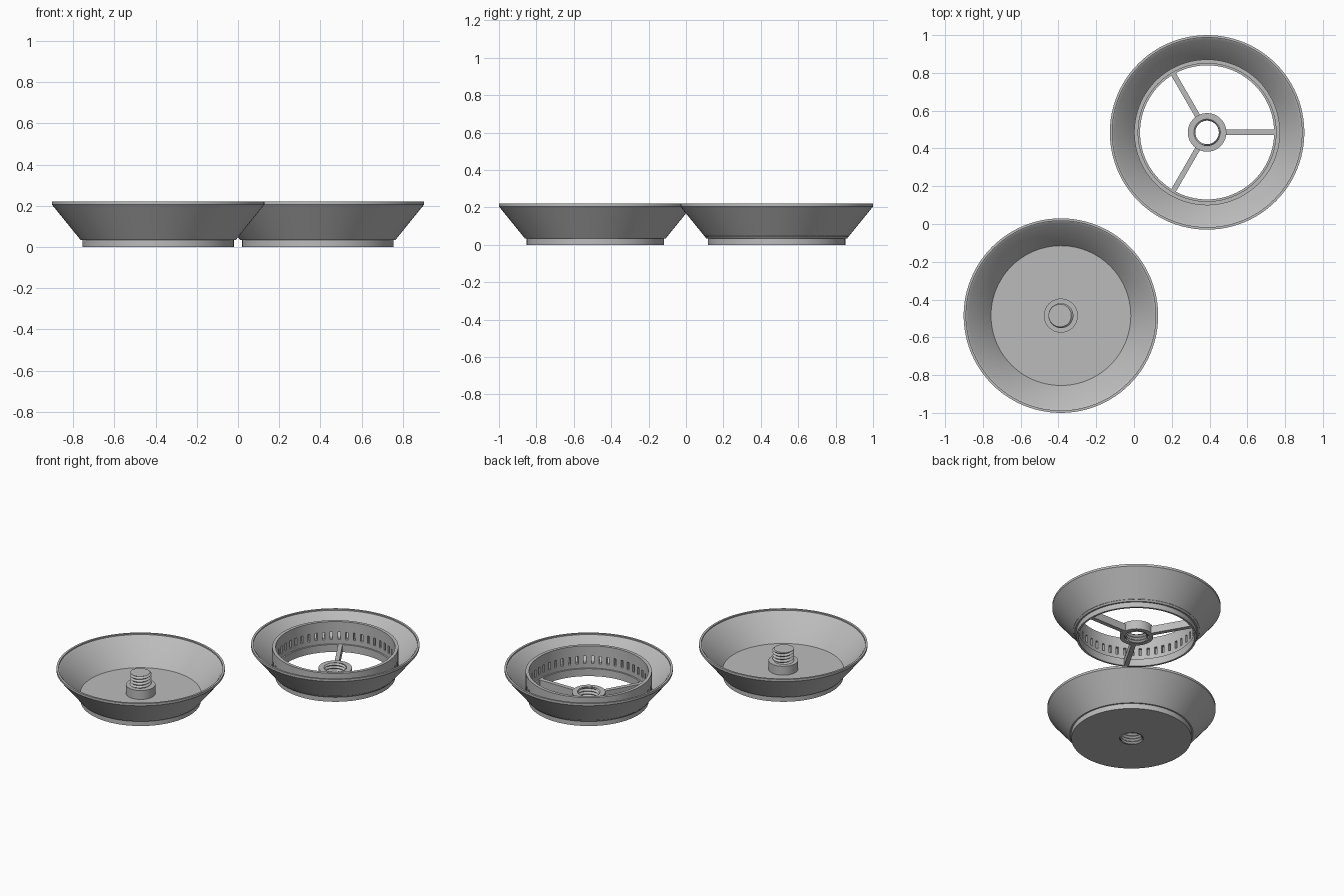
import bpy, bmesh, math
from mathutils import Matrix

if "Cube" in bpy.data.objects:
    bpy.data.objects.remove(bpy.data.objects["Cube"])

TAU = 2 * math.pi
SEG = 96
SOLID_CENTRE = (-0.387, -0.485)
OPEN_CENTRE = (0.387, 0.485)

grey = bpy.data.materials.new("grey plastic")
grey.diffuse_color = (0.5, 0.5, 0.5, 1)
grey.use_nodes = True
grey.node_tree.nodes["Principled BSDF"].inputs["Base Color"].default_value = grey.diffuse_color


def finish(bm, name, centre):
    bmesh.ops.remove_doubles(bm, verts=bm.verts, dist=1e-5)
    me = bpy.data.meshes.new(name)
    bm.to_mesh(me)
    bm.free()
    ob = bpy.data.objects.new(name, me)
    ob.location = (centre[0], centre[1], 0)
    me.materials.append(grey)
    bpy.context.collection.objects.link(ob)
    return ob


def polar(r, a, z):
    return (r * math.cos(a), r * math.sin(a), z)


def skin(bm, columns, flip=False):
    """Bridge neighbouring columns of points with quads."""
    cols = [[bm.verts.new(p) for p in c] for c in columns]
    for a, b in zip(cols, cols[1:]):
        for k in range(len(a) - 1):
            f = [a[k], b[k], b[k + 1], a[k + 1]]
            bm.faces.new(f[::-1] if flip else f)


def lathe(name, profile, centre):
    bm = bmesh.new()
    skin(bm, [[polar(r, TAU * i / SEG, z) for r, z in profile] for i in range(SEG + 1)])
    return finish(bm, name, centre)


def thread(name, minor, major, z0, z1, pitch, centre, inside=False, cap=False):
    """Helical V thread between two heights, optionally closed at the top."""
    n, half = 48, pitch / 2
    levels = int((z1 - z0) / half) + 5
    columns = []
    for i in range(n + 1):
        col = []
        for k in range(levels):
            z = z0 + (k - 2 + 2 * i / n) * half
            z = min(max(z, z0), z1)
            phase = ((z - z0) / pitch - i / n) % 1
            r = minor + (major - minor) * (1 - abs(2 * phase - 1))
            col.append(polar(r, TAU * i / n, z))
        columns.append(col)
    bm = bmesh.new()
    skin(bm, columns, inside)
    if cap:
        rim = [bm.verts.new(c[-1]) for c in columns[:-1]]
        bm.faces.new(rim[::-1] if inside else rim)
    bmesh.ops.dissolve_degenerate(bm, dist=1e-6, edges=bm.edges)
    return finish(bm, name, centre)


# Flared wall shared by both dishes: foot, underside step, cone, stepped rim
wall = [(0.3675, 0), (0.3675, 0.035), (0.377, 0.035), (0.515, 0.205), (0.515, 0.22),
        (0.502, 0.22), (0.502, 0.212), (0.49, 0.205)]

# Solid dish with a collar, a screw post and a threaded socket underneath
lathe("solid_dish", [(0.073, 0)] + wall +
      [(0.37, 0.05), (0.09, 0.05), (0.09, 0.11), (0.05, 0.11)], SOLID_CENTRE)
thread("screw_post", 0.054, 0.066, 0.11, 0.19, 0.02, SOLID_CENTRE, cap=True)
thread("screw_socket", 0.062, 0.074, 0, 0.09, 0.02, SOLID_CENTRE, inside=True, cap=True)

# Open dish with a ledge around its central opening
lathe("open_dish", [(0.355, 0)] + wall + [(0.37, 0.05), (0.355, 0.05), (0.355, 0)], OPEN_CENTRE)


# Slotted inner ring, made of cells with the slot cells left out
def slotted_ring(name, r_in, r_out, heights, slots, centre):
    bm = bmesh.new()
    count = slots * 3
    rows = len(heights) - 1

    def solid(i, k):
        return 0 <= k < rows and not (k == 1 and i % 3 == 0)

    for i in range(count):
        a, b = TAU * i / count, TAU * (i + 1) / count
        for k in range(rows):
            if not solid(i, k):
                continue
            lo, hi = heights[k], heights[k + 1]
            faces = [[(r_out, a, lo), (r_out, b, lo), (r_out, b, hi), (r_out, a, hi)],
                     [(r_in, a, hi), (r_in, b, hi), (r_in, b, lo), (r_in, a, lo)]]
            if not solid(i, k + 1):
                faces.append([(r_in, a, hi), (r_out, a, hi), (r_out, b, hi), (r_in, b, hi)])
            if not solid(i, k - 1):
                faces.append([(r_in, b, lo), (r_out, b, lo), (r_out, a, lo), (r_in, a, lo)])
            if not solid(i - 1, k):
                faces.append([(r_in, a, lo), (r_out, a, lo), (r_out, a, hi), (r_in, a, hi)])
            if not solid(i + 1, k):
                faces.append([(r_in, b, hi), (r_out, b, hi), (r_out, b, lo), (r_in, b, lo)])
            for f in faces:
                bm.faces.new([bm.verts.new(polar(*p)) for p in f])
    return finish(bm, name, centre)


slotted_ring("slotted_ring", 0.365, 0.386, [0.045, 0.08, 0.13, 0.2], 48, OPEN_CENTRE)

# Threaded hub in the middle of the opening
lathe("hub", [(0.074, 0), (0.102, 0), (0.102, 0.06), (0.07, 0.06)], OPEN_CENTRE)
thread("hub_thread", 0.062, 0.074, 0, 0.06, 0.02, OPEN_CENTRE, inside=True)

# Three spokes joining hub and dish
for i in range(3):
    bm = bmesh.new()
    bmesh.ops.create_cube(bm, size=1)
    bm.transform(Matrix.Rotation(TAU * i / 3, 4, 'Z') @
                 Matrix.Translation((0.2285, 0, 0.025)) @
                 Matrix.Diagonal((0.263, 0.028, 0.05, 1)))
    finish(bm, f"spoke_{i + 1}", OPEN_CENTRE)

# Smooth round surfaces, keep the edges crisp
for ob in bpy.context.scene.objects:
    ob.select_set(True)
    bpy.context.view_layer.objects.active = ob
bpy.ops.object.shade_smooth_by_angle(angle=math.radians(30))
